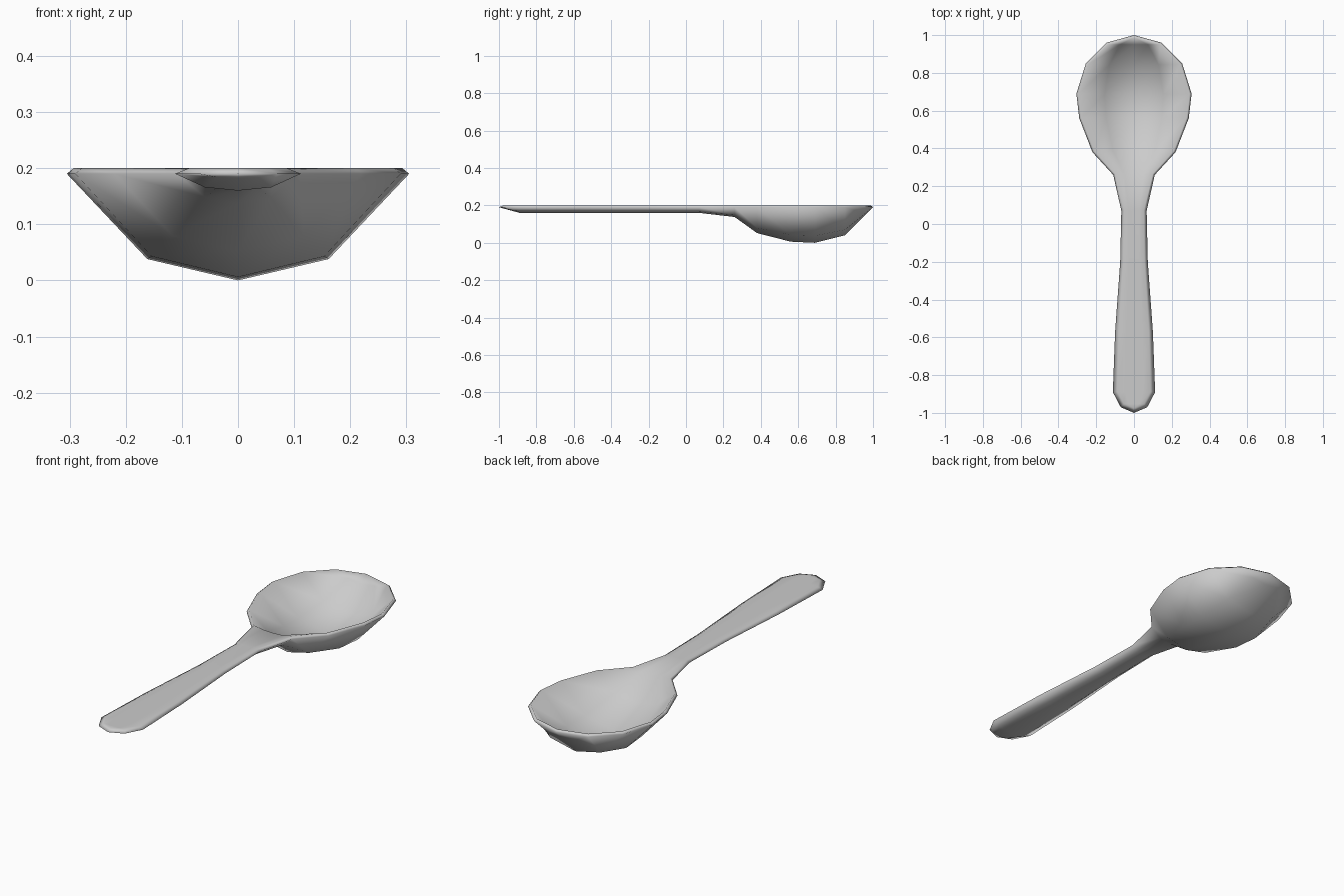
import bpy
import bmesh
from mathutils import Vector

cube = bpy.data.objects.get("Cube")
if cube:
    bpy.data.objects.remove(cube, do_unlink=True)

RIM, TOP = 0.19, 0.20  # height of the widest edge and of the flat top

# Stations from handle end to bowl end:
# y, half width, underside height, upper centre height, edge bevel width
stations = [
    (-1.00, 0.00, RIM, TOP, 0.025),
    (-0.97, 0.07, 0.182, TOP, 0.025),
    (-0.89, 0.112, 0.16, TOP, 0.025),
    (-0.57, 0.10, 0.16, TOP, 0.022),
    (-0.20, 0.073, 0.16, TOP, 0.018),
    (0.07, 0.067, 0.16, TOP, 0.015),
    (0.26, 0.11, 0.138, 0.19, 0.012),
    (0.38, 0.22, 0.052, 0.10, 0.012),
    (0.56, 0.29, 0.006, 0.032, 0.012),
    (0.69, 0.305, 0.0, 0.022, 0.012),
    (0.85, 0.255, 0.04, 0.062, 0.012),
    (0.96, 0.145, 0.15, 0.168, 0.012),
    (1.00, 0.00, RIM, TOP, 0.012),
]


def section(i):
    """Closed cross-section at one station, bevelled along the outline normal."""
    y, w, under, upper, bevel = stations[i]
    outline = [Vector((s[1], s[0])) for s in stations]
    before = outline[i - 1] if i else Vector((-outline[1].x, outline[1].y))
    after = outline[i + 1] if i + 1 < len(outline) else Vector((-outline[-2].x, outline[-2].y))
    t = (after - before).normalized()
    x_in = max(w - t.y * bevel, 0)
    y_in = y + t.x * bevel
    half = [
        (0, y_in, upper),
        (0.53 * x_in, y_in, TOP - 0.8 * (TOP - upper)),
        (x_in, y_in, TOP),
        (w, y, RIM),
        (0.53 * w, y, RIM - 0.8 * (RIM - under)),
        (0, y, under),
    ]
    return half + [(-x, py, z) for x, py, z in half[-2:0:-1]]


# Skin the sections, closing both ends by merging their points
bm = bmesh.new()
rings = [[bm.verts.new(p) for p in section(i)] for i in range(len(stations))]
for a, b in zip(rings, rings[1:]):
    for k in range(len(a)):
        n = (k + 1) % len(a)
        bm.faces.new((a[k], a[n], b[n], b[k]))
bmesh.ops.remove_doubles(bm, verts=bm.verts[:], dist=0.0005)
bmesh.ops.recalc_face_normals(bm, faces=bm.faces[:])
for f in bm.faces:
    f.smooth = True

mesh = bpy.data.meshes.new("spoon")
bm.to_mesh(mesh)
bm.free()
spoon = bpy.data.objects.new("spoon", mesh)
bpy.context.collection.objects.link(spoon)

# Plain grey metal
grey = bpy.data.materials.new("light_grey")
grey.use_nodes = True
colour = (0.6, 0.6, 0.6, 1)
grey.diffuse_color = colour
grey.node_tree.nodes["Principled BSDF"].inputs["Base Color"].default_value = colour
mesh.materials.append(grey)
